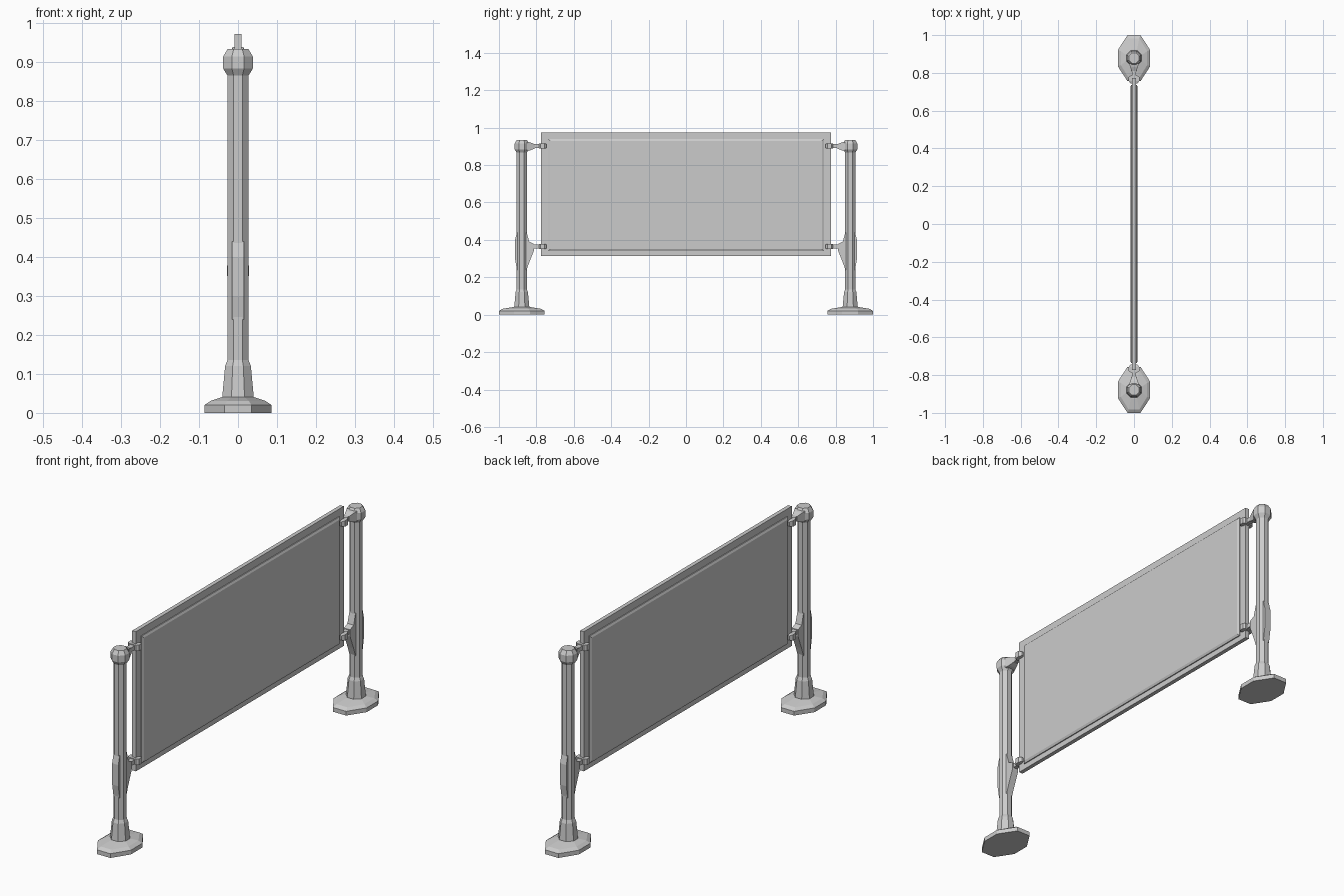
import bpy, bmesh, math
from mathutils import Vector

if "Cube" in bpy.data.objects:
    bpy.data.objects.remove(bpy.data.objects["Cube"])

POST_Y = 0.878


def loft(name, rings, mirror=()):
    """Skin a list of matching rings, cap both ends, mirror across the given axes."""
    bm = bmesh.new()
    loops = [[bm.verts.new(p) for p in ring] for ring in rings]
    n = len(loops[0])
    for a, b in zip(loops, loops[1:]):
        for i in range(n):
            j = (i + 1) % n
            bm.faces.new((a[i], a[j], b[j], b[i]))
    bm.faces.new(loops[0][::-1])
    bm.faces.new(loops[-1])
    bmesh.ops.recalc_face_normals(bm, faces=bm.faces)
    me = bpy.data.meshes.new(name)
    bm.to_mesh(me)
    bm.free()
    ob = bpy.data.objects.new(name, me)
    bpy.context.collection.objects.link(ob)
    if mirror:
        mod = ob.modifiers.new("mirror", 'MIRROR')
        mod.use_axis = tuple(a in mirror for a in "xyz")
        mod.use_mirror_merge = False
    return ob


def octagon(r, z):
    """Octagon around the post axis with flats at distance r."""
    c = r / math.cos(math.pi / 8)
    angles = [math.pi / 8 + i * math.pi / 4 for i in range(8)]
    return [(c * math.cos(a), POST_Y + c * math.sin(a), z) for a in angles]


def foot_ring(x, y, z):
    """Elongated octagon for the foot plate."""
    a, b = x * 0.4, y * 0.35
    pts = [(x, b), (a, y), (-a, y), (-x, b), (-x, -b), (-a, -y), (a, -y), (x, -b)]
    return [(px, POST_Y + py, z) for px, py in pts]


def rect_y(hx, hz, y, z):
    """Rectangle across the y axis."""
    return [(sx * hx, y, z + sz * hz) for sx, sz in ((1, 1), (-1, 1), (-1, -1), (1, -1))]


def panel_ring(x, hy, z0, z1):
    """Rectangle parallel to the sign face."""
    return [(x, -hy, z0), (x, hy, z0), (x, hy, z1), (x, -hy, z1)]


# foot plate
loft("foot_plate", [foot_ring(0.086, 0.122, 0), foot_ring(0.086, 0.122, 0.02),
                    foot_ring(0.07, 0.105, 0.031), foot_ring(0.04, 0.045, 0.041)], "y")

# socket, pole and knob as one faceted turning
post_profile = [(0.041, 0.035), (0.033, 0.121), (0.027, 0.136), (0.027, 0.866),
                (0.038, 0.884), (0.038, 0.915), (0.027, 0.934)]
loft("post", [octagon(r, z) for r, z in post_profile], "y")

# lower gusset on the pole
gusset = [(0.914, 0.30), (0.914, 0.40), (0.904, 0.44), (0.852, 0.44), (0.838, 0.39),
          (0.812, 0.378), (0.812, 0.345), (0.838, 0.28), (0.852, 0.24), (0.904, 0.24)]
loft("lower_gusset", [[(x, y, z) for y, z in gusset] for x in (-0.016, 0.016)], "y")

# upper tapered collar from the knob
loft("upper_collar", [rect_y(0.026, 0.025, 0.85, 0.9), rect_y(0.02, 0.021, 0.832, 0.9),
                      rect_y(0.012, 0.011, 0.808, 0.9)], "y")

# arms and panel clips
for label, z in (("lower", 0.365), ("upper", 0.902)):
    loft(label + "_arm", [rect_y(0.011, 0.010, 0.82, z), rect_y(0.011, 0.010, 0.77, z)], "y")
    loft(label + "_clip", [rect_y(0.018, 0.014, 0.786, z), rect_y(0.028, 0.014, 0.778, z),
                           rect_y(0.028, 0.014, 0.757, z), rect_y(0.018, 0.010, 0.745, z)], "y")

# flat backing frame
loft("panel_frame", [panel_ring(x, 0.774, 0.315, 0.973) for x in (-0.0095, 0.0095)])

# raised sign face with bevelled border on both sides
loft("sign_panel", [panel_ring(-0.019, 0.727, 0.350, 0.929),
                    panel_ring(-0.014, 0.737, 0.340, 0.939),
                    panel_ring(0.014, 0.737, 0.340, 0.939),
                    panel_ring(0.019, 0.727, 0.350, 0.929)])
